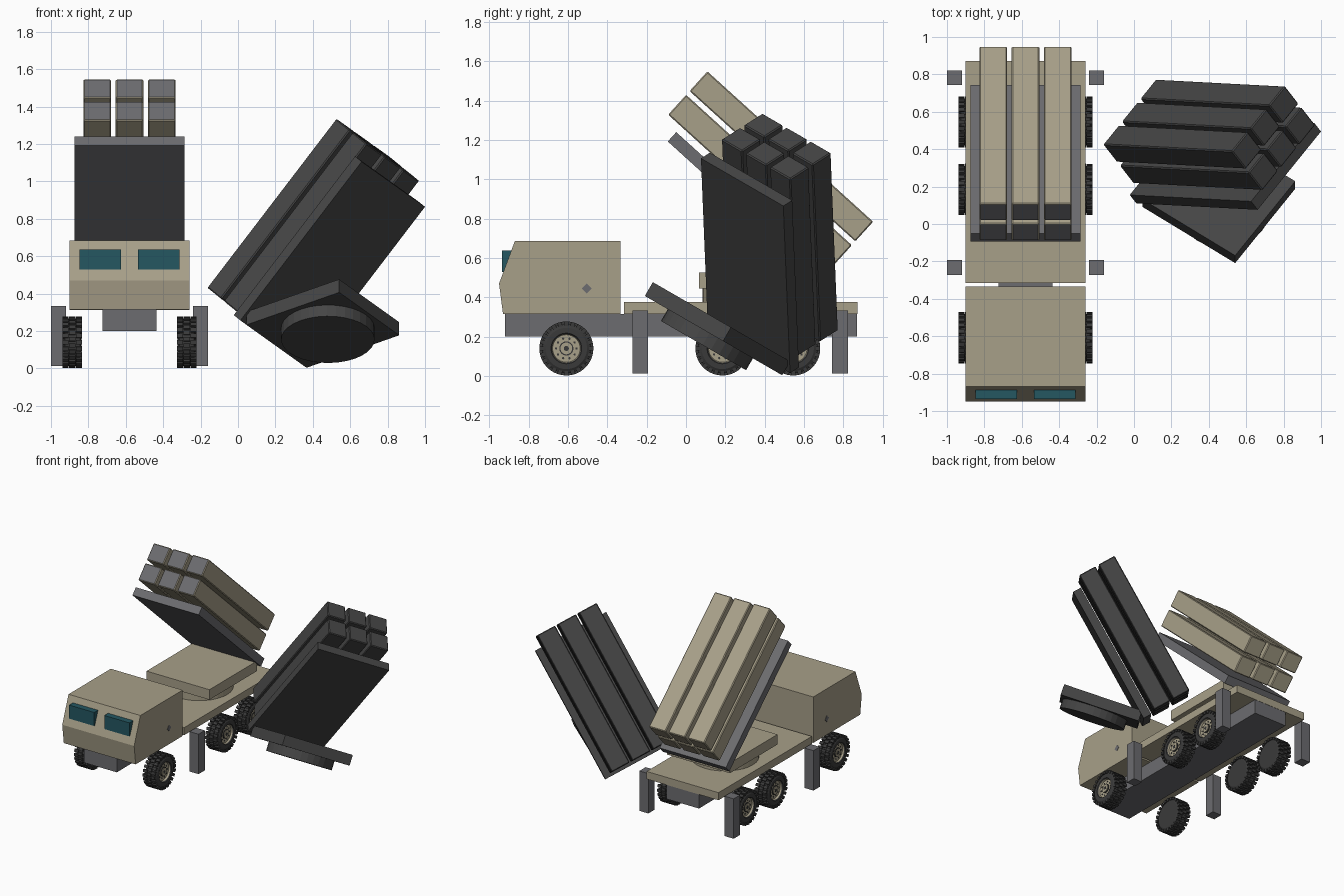
import bpy, bmesh, math
from mathutils import Matrix, Vector

if "Cube" in bpy.data.objects:
    bpy.data.objects.remove(bpy.data.objects["Cube"])


def material(name, rgb):
    m = bpy.data.materials.new(name)
    m.use_nodes = True
    m.diffuse_color = (*rgb, 1)
    b = m.node_tree.nodes["Principled BSDF"]
    b.inputs["Base Color"].default_value = (*rgb, 1)
    b.inputs["Roughness"].default_value = 0.8
    return m


TAN = material("sand tan", (0.39, 0.35, 0.25))
GRAY = material("steel gray", (0.15, 0.15, 0.16))
DARK = material("charcoal", (0.06, 0.06, 0.06))
TIRE = material("tire rubber", (0.042, 0.042, 0.042))
GLASS = material("teal glass", (0.018, 0.095, 0.12))


def finish(name, bm, *mats):
    bmesh.ops.recalc_face_normals(bm, faces=bm.faces)
    me = bpy.data.meshes.new(name)
    bm.to_mesh(me)
    bm.free()
    for m in mats:
        me.materials.append(m)
    ob = bpy.data.objects.new(name, me)
    bpy.context.collection.objects.link(ob)
    return ob


def add_box(bm, x, y, z, mat=Matrix()):
    c = Vector([(a[0] + a[1]) / 2 for a in (x, y, z)])
    s = [a[1] - a[0] for a in (x, y, z)]
    m = mat @ Matrix.Translation(c) @ Matrix.Diagonal((*s, 1))
    return bmesh.ops.create_cube(bm, size=1, matrix=m)["verts"]


def box(name, x, y, z, mat, frame=Matrix()):
    bm = bmesh.new()
    add_box(bm, x, y, z, frame)
    return finish(name, bm, mat)


def prism(name, profile, x, mat):
    """Extrude a (y, z) outline along x."""
    bm = bmesh.new()
    f = bm.faces.new([bm.verts.new((x[0], *p)) for p in profile])
    new = bmesh.ops.extrude_face_region(bm, geom=[f])["geom"]
    bmesh.ops.translate(bm, vec=(x[1] - x[0], 0, 0),
                        verts=[v for v in new if isinstance(v, bmesh.types.BMVert)])
    return finish(name, bm, mat)


def along_x(x, y=0, z=0):
    return Matrix.Translation((x, y, z)) @ Matrix.Rotation(math.pi / 2, 4, "Y")


def add_disc(bm, r, depth, frame, segs=24, index=0):
    vs = bmesh.ops.create_cone(bm, cap_ends=True, segments=segs, radius1=r,
                               radius2=r, depth=depth, matrix=frame)["verts"]
    for f in {f for v in vs for f in v.link_faces}:
        f.material_index = index


CX = -0.58

# Cab
prism("cab", [(-0.93, 0.315), (-0.95, 0.47), (-0.87, 0.685), (-0.333, 0.685),
              (-0.333, 0.315)], (CX - 0.32, CX + 0.32), TAN)
for side, name in ((-1, "right"), (1, "left")):
    xs = sorted((CX + side * 0.045, CX + side * 0.268))
    box(name + "_window", xs, (-0.936, -0.88), (0.528, 0.637), GLASS)
    # Diamond badge plate on the cab door
    s = 0.018
    x = CX + side * 0.32
    box(name + "_door_plate", (-0.002, 0.002), (-s, s), (-s, s), GRAY,
        Matrix.Translation((x, -0.505, 0.445)) @ Matrix.Rotation(math.pi / 4, 4, "X"))

# Chassis and deck
box("chassis", (CX - 0.145, CX + 0.145), (-0.92, 0.87), (0.2, 0.316), GRAY)
box("deck", (CX - 0.32, CX + 0.32), (-0.315, 0.872), (0.314, 0.375), TAN)

# Stabiliser legs
for side, name in ((-1, "right"), (1, "left")):
    for y, end in ((-0.233, "front"), (0.782, "rear")):
        x = CX + side * 0.38
        box(f"{end}_{name}_leg", (x - 0.04, x + 0.04), (y - 0.04, y + 0.04),
            (0.012, 0.333), GRAY)


# Wheel with its outer face toward +x
def wheel_mesh():
    bm = bmesh.new()
    profile = [(-0.05, 0), (-0.05, 0.105), (-0.04, 0.126), (0.04, 0.126), (0.053, 0.105),
               (0.053, 0.078), (0.045, 0.073), (0.033, 0.07), (0.033, 0)]
    vs = [bm.verts.new((x, 0, r)) for x, r in profile]
    es = [bm.edges.new(p) for p in zip(vs, vs[1:])]
    bmesh.ops.spin(bm, geom=vs + es, cent=(0, 0, 0), axis=(1, 0, 0),
                   angle=2 * math.pi, steps=36)
    bmesh.ops.remove_doubles(bm, verts=bm.verts, dist=0.0001)
    # Rim
    for f in bm.faces:
        c = f.calc_center_median()
        if c.x > 0.03 and math.hypot(c.y, c.z) < 0.073:
            f.material_index = 1
    # Staggered tread blocks
    n = 24
    for i in range(n):
        for x, half in ((-0.036, 0), (0, 0.5), (0.036, 0)):
            rot = Matrix.Rotation((i + half) * 2 * math.pi / n, 4, "X")
            add_box(bm, (x - 0.017, x + 0.017), (-0.011, 0.011), (0.115, 0.137), rot)
    # Hub rings and bolt holes
    add_disc(bm, 0.036, 0.012, along_x(0.034))
    add_disc(bm, 0.030, 0.020, along_x(0.034), index=1)
    add_disc(bm, 0.013, 0.024, along_x(0.034), 12)
    for i in range(10):
        a = i * math.pi / 5
        add_disc(bm, 0.006, 0.006, along_x(0.033, 0.052 * math.cos(a), 0.052 * math.sin(a)), 8)
    return finish("wheel", bm, TIRE, TAN)


master = wheel_mesh()
for side, name in ((-1, "right"), (1, "left")):
    for y, row in ((-0.608, "front"), (0.185, "middle"), (0.545, "rear")):
        w = bpy.data.objects.new(f"{row}_{name}_wheel", master.data)
        bpy.context.collection.objects.link(w)
        w.location = (CX + side * 0.306, y, 0.14)
        w.rotation_euler.z = 0 if side > 0 else math.pi
bpy.data.objects.remove(master)


# Launcher: turntable, base plate, tilted tray and six tubes
def launcher(prefix, frame, body, tray, cap):
    bm = bmesh.new()
    add_disc(bm, 0.25, 0.075, frame @ Matrix.Translation((0, -0.065, 0.042)), 32)
    finish(prefix + "_turntable", bm, body)
    box(prefix + "_base_plate", (-0.28, 0.28), (-0.335, 0.27), (0.074, 0.155), body, frame)
    tilt = frame @ Matrix.Rotation(math.radians(-42.2), 4, "X")
    box(prefix + "_tray", (-0.295, 0.295), (-0.917, 0.152), (0.278, 0.342), tray, tilt)
    mouth = -(tilt.to_3x3() @ Vector((0, 1, 0)))
    for row, z in (("lower", (0.380, 0.516)), ("upper", (0.542, 0.677))):
        for col, x in (("right", -0.173), ("centre", 0), ("left", 0.173)):
            bm = bmesh.new()
            add_box(bm, (x - 0.074, x + 0.074), (-1.007, 0.13), z, tilt)
            bmesh.ops.bevel(bm, geom=bm.edges[:], offset=0.006, segments=1,
                            affect="EDGES")
            bm.normal_update()
            for f in bm.faces:
                f.material_index = int(f.normal.dot(mouth) > 0.9)
            finish(f"{prefix}_{row}_{col}_tube", bm, body, cap)


launcher("mounted", Matrix.Translation((CX, 0.4, 0.37)), TAN, GRAY, GRAY)
launcher("spare", Matrix.Translation((0.427, 0.119, 0.132))
         @ Matrix.Rotation(math.radians(-30), 4, "X")
         @ Matrix.Rotation(math.radians(55), 4, "Z"), DARK, DARK, DARK)
